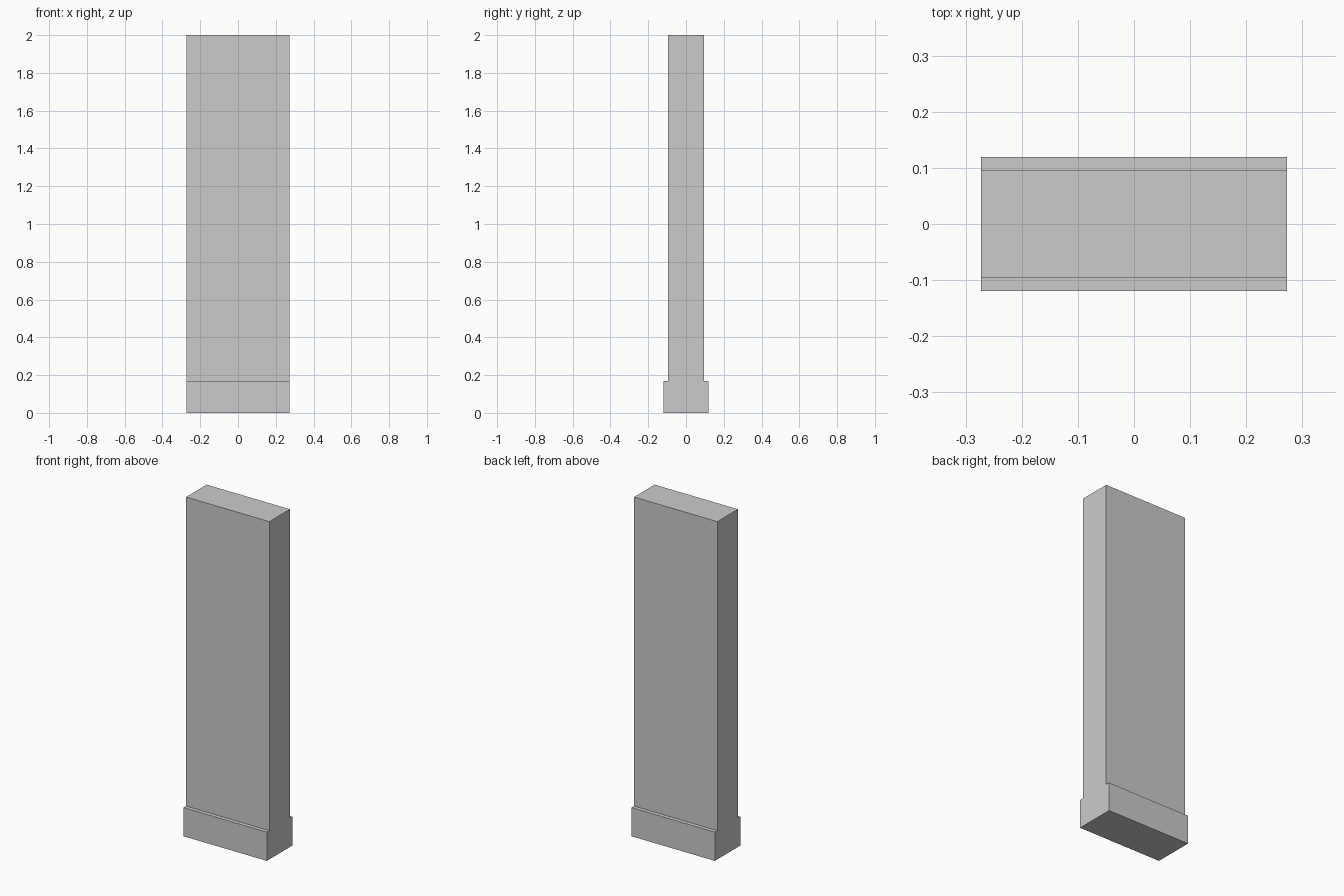
import bpy, bmesh

if "Cube" in bpy.data.objects:
    bpy.data.objects.remove(bpy.data.objects["Cube"])

HALF_W = 0.2725     # half width along x
WALL_Y = 0.096      # half thickness of the slab
BASE_Y = 0.1195     # half thickness of the skirting
BASE_Z = 0.17       # skirting height
TOP_Z = 2.0

# Half of the side profile (y, z), mirrored front to back
half = [(BASE_Y, 0), (BASE_Y, BASE_Z), (WALL_Y, BASE_Z), (WALL_Y, TOP_Z)]
profile = half + [(-y, z) for y, z in reversed(half)]

# Wall panel with skirting: one profile extruded across the width
bm = bmesh.new()
face = bm.faces.new([bm.verts.new((-HALF_W, y, z)) for y, z in profile])
ext = bmesh.ops.extrude_face_region(bm, geom=[face], use_keep_orig=True)
moved = [g for g in ext["geom"] if isinstance(g, bmesh.types.BMVert)]
bmesh.ops.translate(bm, verts=moved, vec=(2 * HALF_W, 0, 0))
bmesh.ops.recalc_face_normals(bm, faces=bm.faces[:])

mesh = bpy.data.meshes.new("wall_panel_with_skirting")
bm.to_mesh(mesh)
bm.free()
bpy.context.collection.objects.link(bpy.data.objects.new("wall_panel_with_skirting", mesh))
